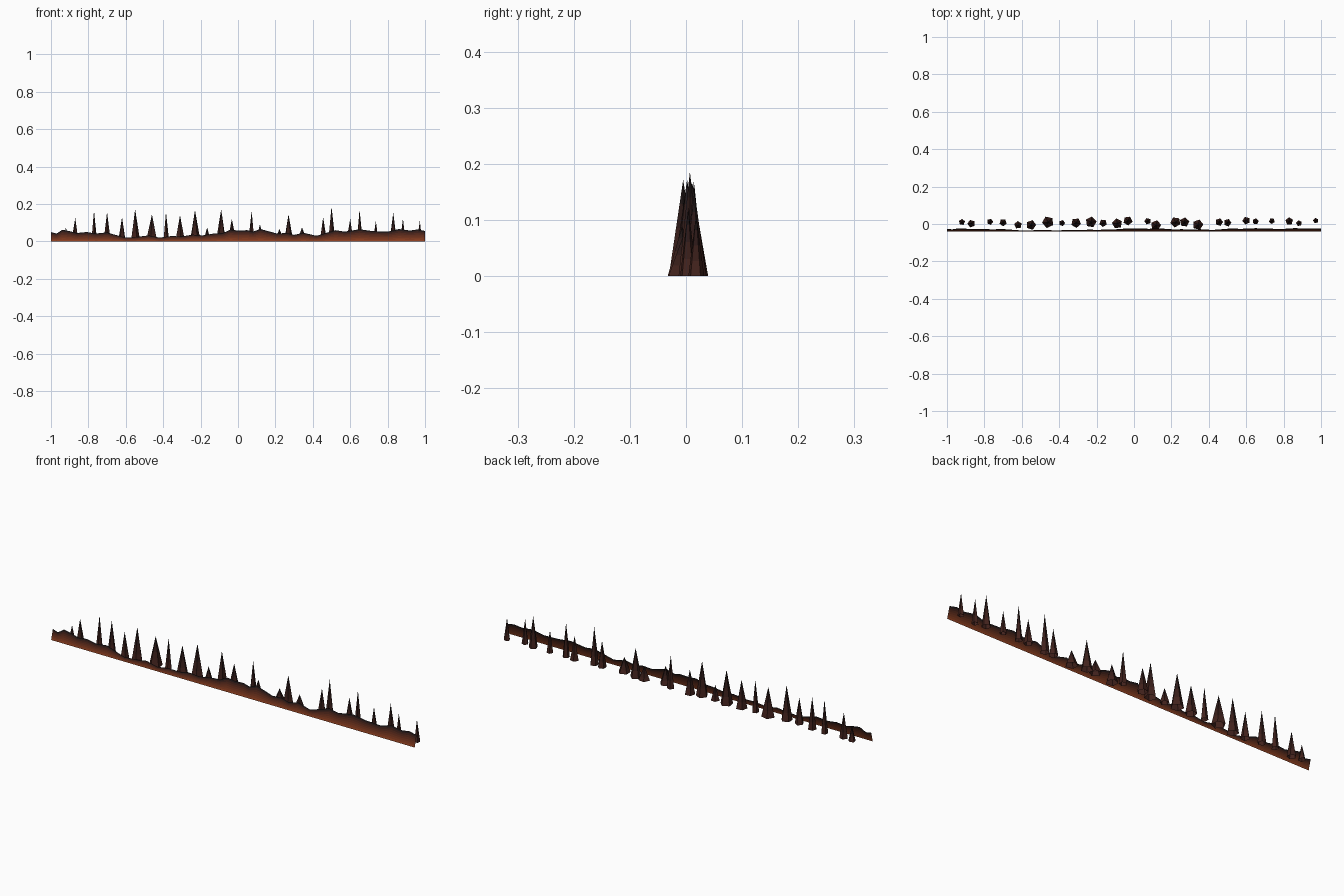
import bpy, bmesh, math, random
random.seed(4)


def mat(name, rgb):
    m = bpy.data.materials.new(name)
    m.diffuse_color = (*rgb, 1)
    return m


def lerp(a, b, t):
    return tuple(p + (q - p) * t for p, q in zip(a, b))


def finish(bm, name, mats):
    me = bpy.data.meshes.new(name)
    bm.to_mesh(me)
    bm.free()
    for m in mats:
        me.materials.append(m)
    ob = bpy.data.objects.new(name, me)
    bpy.context.collection.objects.link(ob)
    return ob


# leaning ground strip: glowing at the foot, charred at the jagged crest
crest = [(-1, .05), (-.97, .042), (-.94, .062), (-.9, .055), (-.86, .045), (-.81, .05), (-.76, .042),
         (-.7, .048), (-.66, .036), (-.6, .02), (-.53, .025), (-.48, .032), (-.42, .02), (-.36, .028),
         (-.3, .027), (-.24, .036), (-.19, .032), (-.13, .042), (-.08, .045), (-.04, .063), (0, .058),
         (.05, .06), (.08, .052), (.12, .066), (.16, .055), (.21, .042), (.26, .045), (.3, .035),
         (.35, .046), (.42, .03), (.47, .045), (.52, .06), (.57, .052), (.65, .065), (.72, .055),
         (.8, .052), (.86, .066), (.92, .058), (.96, .064), (1, .056)]
ROWS = 7
strip_mats = [mat(f"ember_{i}", lerp((.27, .05, .014), (.014, .008, .008), min(1, (i / (ROWS - 1)) ** .7)))
              for i in range(ROWS)]
bm = bmesh.new()
cols = [[bm.verts.new((x, -.04 + .27 * h * r / ROWS, h * r / ROWS)) for r in range(ROWS + 1)]
        for x, h in crest]
for a, b in zip(cols, cols[1:]):
    for r in range(ROWS):
        f = bm.faces.new((a[r], b[r], b[r + 1], a[r + 1]))
        f.material_index = r
finish(bm, "ground_strip", strip_mats)

# five-sided spires: x, y, radius, height
spires = [(-.92, .01, .017, .075), (-.87, .002, .021, .125), (-.77, .012, .017, .165), (-.70, .008, .02, .158),
          (-.62, -.005, .021, .13), (-.55, -.005, .027, .172), (-.46, .01, .032, .145), (-.385, .005, .017, .158),
          (-.31, .006, .027, .14), (-.23, .01, .03, .168), (-.165, .005, .021, .075), (-.09, .002, .028, .172),
          (-.033, .017, .025, .12), (.073, .015, .018, .162), (.117, -.007, .028, .09), (.222, .01, .028, .067),
          (.27, .01, .026, .145), (.342, -.004, .029, .075), (.455, .01, .021, .13), (.50, .007, .021, .187),
          (.60, .018, .021, .12), (.65, .014, .017, .17), (.737, .016, .016, .11), (.83, .015, .021, .153),
          (.882, .004, .016, .122), (.972, .018, .015, .11)]
bark_mats = [mat(f"char_{i}", c) for i, c in
             enumerate([(.055, .016, .012), (.04, .013, .01), (.026, .01, .009), (.014, .008, .008)])]
for n, (x, y, rad, h) in enumerate(spires, 1):
    bm = bmesh.new()
    spin = random.uniform(0, math.tau)
    rings = []
    for k in range(4):
        s = rad * (1 - k / 4)
        rings.append([bm.verts.new((x + s * math.cos(spin + i * math.tau / 5),
                                    y + s * math.sin(spin + i * math.tau / 5), h * k / 4)) for i in range(5)])
    tip = bm.verts.new((x, y, h))
    for k in range(4):
        for i in range(5):
            j = (i + 1) % 5
            lo = rings[k]
            top = (tip,) if k == 3 else (rings[k + 1][j], rings[k + 1][i])
            bm.faces.new((lo[i], lo[j], *top)).material_index = k
    finish(bm, f"spire_{n:02d}", bark_mats)
